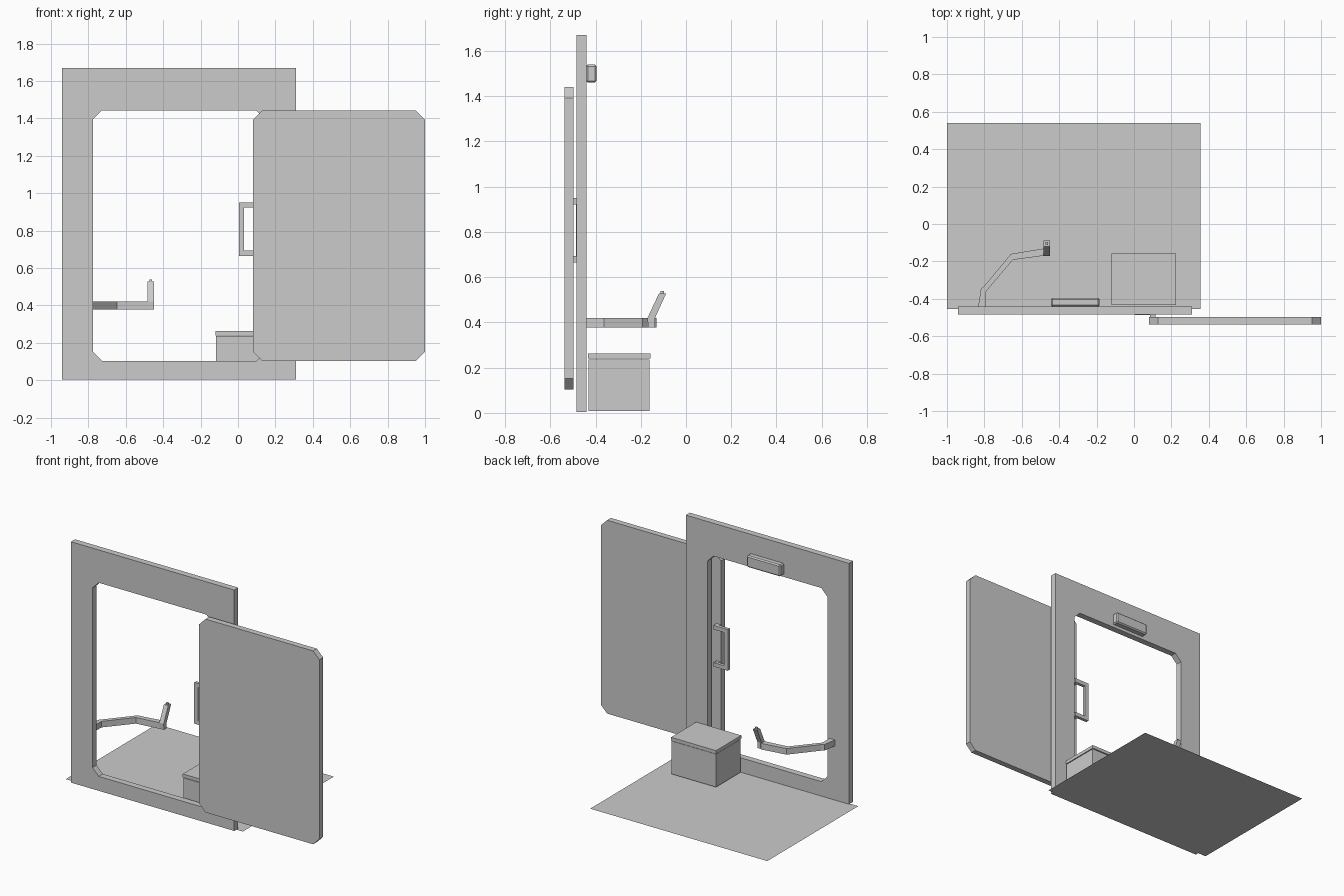
import bpy, bmesh
from mathutils import Vector

if "Cube" in bpy.data.objects:
    bpy.data.objects.remove(bpy.data.objects["Cube"])


def prism(name, loops, axis, a, b):
    """Extrude a 2D outline (plus optional hole loops) along an axis from a to b."""
    place = {'X': lambda u, v: (a, u, v),
             'Y': lambda u, v: (u, a, v),
             'Z': lambda u, v: (u, v, a)}[axis]
    bm = bmesh.new()
    edges = []
    for loop in loops:
        vs = [bm.verts.new(place(*p)) for p in loop]
        edges += [bm.edges.new((vs[i - 1], vs[i])) for i in range(len(vs))]
    if len(loops) == 1:
        bm.faces.new(vs)
    else:
        bmesh.ops.triangle_fill(bm, use_beauty=True, edges=edges)
    out = bmesh.ops.extrude_face_region(bm, geom=bm.faces[:] + bm.edges[:] + bm.verts[:],
                                        use_keep_orig=True)
    shift = Vector((0, 0, 0))
    shift['XYZ'.index(axis)] = b - a
    bmesh.ops.translate(bm, vec=shift,
                        verts=[g for g in out['geom'] if isinstance(g, bmesh.types.BMVert)])
    bmesh.ops.recalc_face_normals(bm, faces=bm.faces[:])
    me = bpy.data.meshes.new(name)
    bm.to_mesh(me)
    bm.free()
    ob = bpy.data.objects.new(name, me)
    bpy.context.collection.objects.link(ob)
    return ob


def rect(u0, u1, v0, v1, c=0):
    """Rectangle outline with optional chamfered corners."""
    if not c:
        return [(u0, v0), (u1, v0), (u1, v1), (u0, v1)]
    return [(u0 + c, v0), (u1 - c, v0), (u1, v0 + c), (u1, v1 - c),
            (u1 - c, v1), (u0 + c, v1), (u0, v1 - c), (u0, v0 + c)]


def box(name, x, y, z, bevel=0):
    ob = prism(name, [rect(*x, *y)], 'Z', *z)
    if bevel:
        m = ob.modifiers.new("bevel", 'BEVEL')
        m.width = bevel
        m.segments = 1
    return ob


# Floor sheet
bpy.ops.mesh.primitive_plane_add(size=1, location=(-0.322, 0.042, 0))
floor = bpy.context.object
floor.name = "floor"
floor.scale = (1.356, 0.995, 1)

# Door frame with chamfered opening, and the slid-open door of the same outline
prism("door_frame", [rect(-0.94, 0.31, 0.003, 1.67),
                     rect(-0.775, 0.145, 0.103, 1.443, 0.048)], 'Y', -0.484, -0.44)
prism("door", [rect(0.08, 1.0, 0.103, 1.441, 0.048)], 'Y', -0.538, -0.497)

# Door handle: U bracket behind the door, on two short standoffs
prism("door_handle", [[(0.115, 0.665), (0.005, 0.665), (0.005, 0.95), (0.115, 0.95),
                       (0.115, 0.922), (0.033, 0.922), (0.033, 0.692), (0.115, 0.692)]],
      'Y', -0.486, -0.464)
for i, z in enumerate((0.665, 0.922)):
    box(f"handle_standoff_{i}", (0.085, 0.115), (-0.499, -0.48), (z, z + 0.028))

# Storage box and lid
box("storage_box", (-0.117, 0.222), (-0.431, -0.161), (0.008, 0.236))
box("storage_lid", (-0.12, 0.225), (-0.433, -0.157), (0.24, 0.263))

# Bevelled unit above the opening
box("overhead_unit", (-0.445, -0.185), (-0.442, -0.395), (1.46, 1.54), 0.008)

# Bent arm from the frame, leaning grip and its button
prism("arm", [[(-0.833, -0.44), (-0.818, -0.345), (-0.802, -0.333), (-0.658, -0.16),
               (-0.482, -0.131), (-0.45, -0.165), (-0.648, -0.192), (-0.792, -0.362),
               (-0.792, -0.44)]], 'Z', 0.378, 0.42)
prism("grip", [[(-0.168, 0.378), (-0.137, 0.378), (-0.137, 0.42), (-0.088, 0.527),
                (-0.12, 0.527), (-0.17, 0.42)]], 'X', -0.483, -0.45)
box("grip_button", (-0.474, -0.459), (-0.112, -0.097), (0.525, 0.538))
